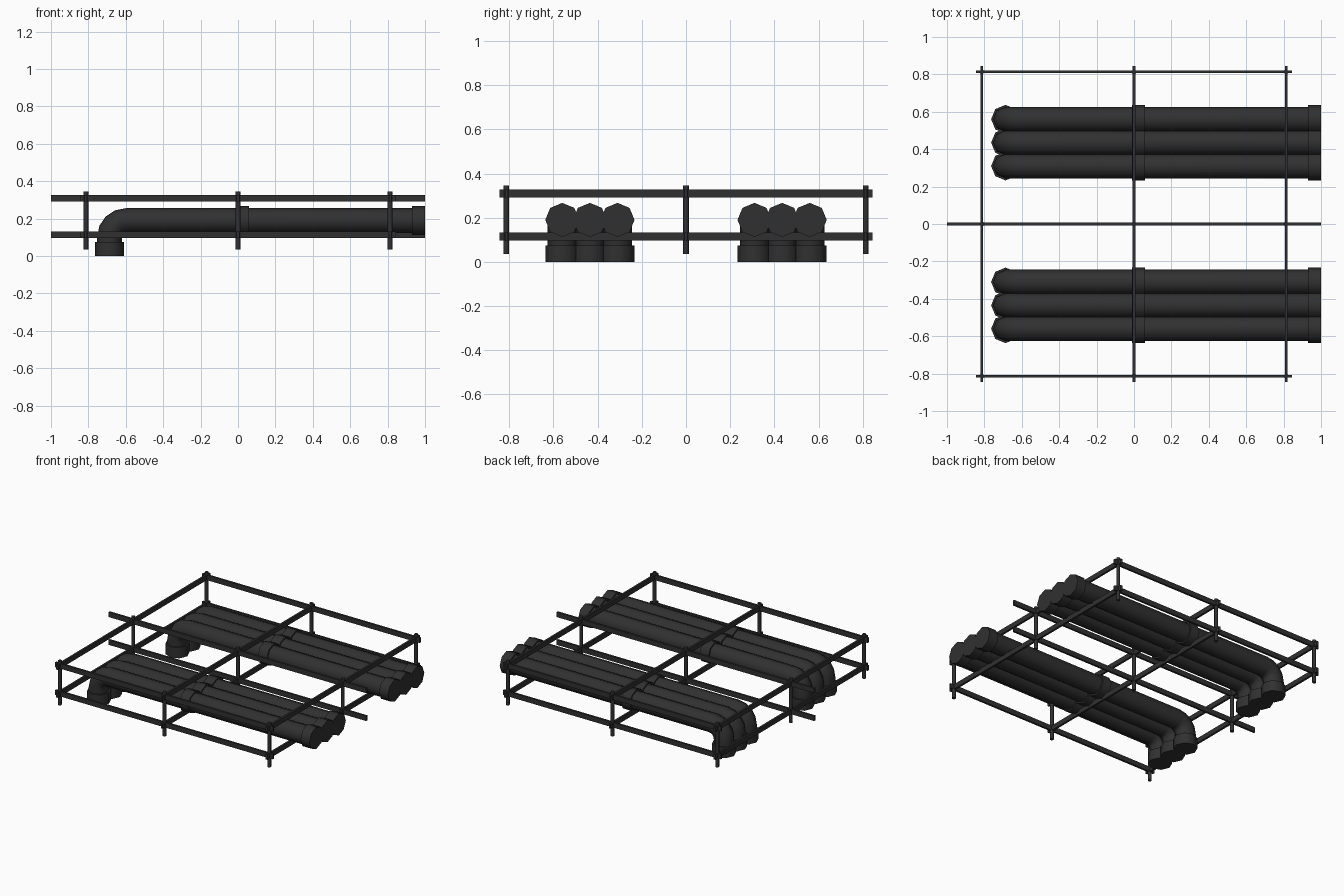
import bpy, bmesh, math
from mathutils import Vector

if "Cube" in bpy.data.objects:
    bpy.data.objects.remove(bpy.data.objects["Cube"])

mat = bpy.data.materials.new("charcoal")
mat.diffuse_color = (0.03, 0.03, 0.03, 1)
mat.use_nodes = True
mat.node_tree.nodes["Principled BSDF"].inputs["Base Color"].default_value = mat.diffuse_color


def finish(bm, name, smooth=False):
    bmesh.ops.recalc_face_normals(bm, faces=bm.faces)
    me = bpy.data.meshes.new(name)
    bm.to_mesh(me)
    bm.free()
    me.materials.append(mat)
    ob = bpy.data.objects.new(name, me)
    bpy.context.collection.objects.link(ob)
    if smooth:
        bpy.ops.object.select_all(action='DESELECT')
        bpy.context.view_layer.objects.active = ob
        ob.select_set(True)
        bpy.ops.object.shade_smooth_by_angle(angle=math.radians(50))
    return ob


def box(name, c, s):
    bm = bmesh.new()
    bmesh.ops.create_cube(bm, size=1)
    for v in bm.verts:
        v.co = Vector([v.co[i] * s[i] + c[i] for i in range(3)])
    finish(bm, name)


def sweep(name, path, r, y):
    """Capped octagonal tube along (x, z, tangent angle) stations."""
    bm = bmesh.new()
    rings = []
    for x, z, a in path:
        n = Vector((-math.sin(a), 0, math.cos(a)))
        ring = []
        for i in range(8):
            t = i * math.pi / 4
            ring.append(bm.verts.new(Vector((x, y, z)) + r * (math.cos(t) * n + Vector((0, math.sin(t) * r / r, 0)))))
        rings.append(ring)
    for p, q in zip(rings, rings[1:]):
        for i in range(8):
            j = (i + 1) % 8
            bm.faces.new((p[i], p[j], q[j], q[i]))
    bm.faces.new(rings[0])
    bm.faces.new(rings[-1])
    finish(bm, name, True)


# pipes: vertical foot, quarter bend, long straight run, three collars each
ZC, XF, BEND = 0.19, -0.687, 0.087
path = [(XF, 0.01, math.pi / 2)]
for k in range(5):
    a = math.pi / 2 * (1 - k / 4)
    path.append((XF + BEND - BEND * math.sin(a), ZC - BEND + BEND * math.cos(a), a))
path.append((0.99, ZC, 0))

for side in (-1, 1):
    for k in range(3):
        y = side * (0.31 + 0.125 * k)
        sweep("pipe", path, 0.066, y)
        sweep("end_collar", [(0.93, ZC, 0), (1.0, ZC, 0)], 0.077, y)
        sweep("middle_collar", [(-0.01, ZC, 0), (0.06, ZC, 0)], 0.077, y)
        sweep("foot_collar", [(XF, 0, math.pi / 2), (XF, 0.075, math.pi / 2)], 0.077, y)

# frame: two levels of rails, the middle lengthwise rail is longer
P = (-0.813, 0, 0.813)
for z in (0.115, 0.31):
    for p in P:
        box("long_rail", (0, p, z), (2.0 if p == 0 else 1.69, 0.014, 0.035))
        box("cross_rail", (p, 0, z), (0.014, 1.69, 0.035))

# posts at every crossing
for x in P:
    for y in P:
        bm = bmesh.new()
        bmesh.ops.create_cone(bm, cap_ends=True, segments=8, radius1=0.0125, radius2=0.0125, depth=0.31)
        bmesh.ops.translate(bm, verts=bm.verts, vec=(x, y, 0.191))
        finish(bm, "post", True)
